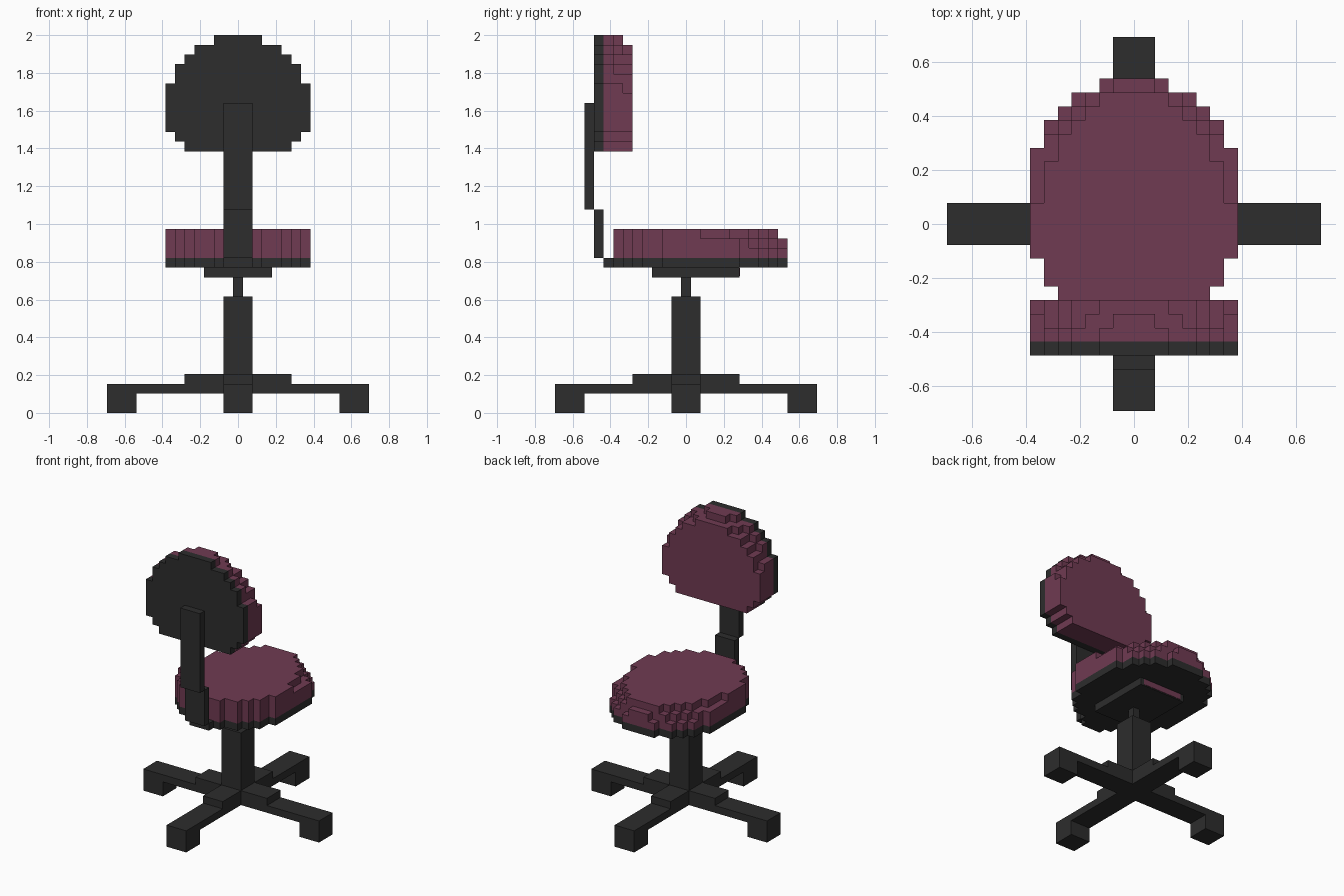
import bpy, bmesh
from mathutils import Vector

cube = bpy.data.objects.get("Cube")
if cube:
    bpy.data.objects.remove(cube, do_unlink=True)

U = 2 / 39  # one block of the stepped design


def material(name, rgb):
    m = bpy.data.materials.new(name)
    m.diffuse_color = (*rgb, 1)
    m.use_nodes = True
    bsdf = m.node_tree.nodes["Principled BSDF"]
    bsdf.inputs["Base Color"].default_value = (*rgb, 1)
    bsdf.inputs["Roughness"].default_value = 0.8
    return m


DARK = material("charcoal plastic", (0.026, 0.026, 0.026))
PLUM = material("plum fabric", (0.160, 0.043, 0.085))


def finish(bm, name, mat):
    bmesh.ops.recalc_face_normals(bm, faces=bm.faces)
    bmesh.ops.scale(bm, vec=(U, U, U), verts=bm.verts)
    me = bpy.data.meshes.new(name)
    bm.to_mesh(me)
    bm.free()
    me.materials.append(mat)
    ob = bpy.data.objects.new(name, me)
    bpy.context.collection.objects.link(ob)
    return ob


def add_box(bm, x, y, z):
    """Box from (min, max) ranges in block units."""
    verts = bmesh.ops.create_cube(bm, size=1)["verts"]
    for v in verts:
        v.co = Vector([(r[0] + r[1]) / 2 + c * (r[1] - r[0])
                       for c, r in zip(v.co, (x, y, z))])


def boxes(name, mat, *ranges):
    bm = bmesh.new()
    for r in ranges:
        add_box(bm, *r)
    return finish(bm, name, mat)


def add_slab(bm, start, rows, depth, upright):
    """Stepped, mirrored outline. rows = (end, half width); depth = (from, to)."""
    side, lo = [], start
    for hi, w in rows:
        side += [(w, lo), (w, hi)]
        lo = hi
    outline = side + [(-w, t) for w, t in reversed(side)]
    place = (lambda a, t, d: (a, d, t)) if upright else (lambda a, t, d: (a, t, d))
    face = bm.faces.new([bm.verts.new(place(a, t, depth[0])) for a, t in outline])
    ext = bmesh.ops.extrude_face_region(bm, geom=[face], use_keep_orig=True)
    shift = Vector(place(0, 0, depth[1] - depth[0]))
    for v in ext["geom"]:
        if isinstance(v, bmesh.types.BMVert):
            v.co += shift


def slabs(name, mat, start, layers, upright=False):
    bm = bmesh.new()
    for rows, depth in layers:
        add_slab(bm, start, rows, depth, upright)
    return finish(bm, name, mat)


# Four-armed foot with a raised cross in the middle
MID = (-1.5, 1.5)
boxes("base_arms", DARK,
      ((-13.5, 13.5), MID, (2, 3)),
      (MID, (1.5, 13.5), (2, 3)), (MID, (-13.5, -1.5), (2, 3)))
boxes("base_cross", DARK,
      ((-5.5, 5.5), MID, (3, 4)),
      (MID, (1.5, 5.5), (3, 4)), (MID, (-5.5, -1.5), (3, 4)))
for label, s in (("right", -1), ("left", 1)):
    r = tuple(sorted((s * 10.5, s * 13.5)))
    boxes(f"{label}_foot", DARK, (r, MID, (0, 2)))
for label, s in (("front", -1), ("back", 1)):
    r = tuple(sorted((s * 10.5, s * 13.5)))
    boxes(f"{label}_foot", DARK, (MID, r, (0, 2)))

# Column and seat mount
boxes("column", DARK, (MID, MID, (4, 12)))
boxes("lift_rod", DARK, ((-0.5, 0.5), (-0.5, 0.5), (12, 14)))
boxes("mount_plate", DARK, ((-3.5, 3.5), (-3.5, 5.5), (14, 15)))
boxes("mount_strip", PLUM, ((-3, 3), (5.5, 5.55), (14.15, 14.95)))

# Seat: rounded outline, the upper cushion layers step in toward +y
TAIL = [(-6.5, 2.5), (-5.5, 4.5), (-4.5, 5.5), (-2.5, 6.5)]
FULL = TAIL + [(5.5, 7.5), (7.5, 6.5), (8.5, 5.5), (9.5, 4.5), (10.5, 2.5)]
MIDDLE = TAIL + [(5.5, 7.5), (6.5, 6.5), (7.5, 5.5), (8.5, 4.5), (9.5, 3.5), (10.5, 1.5)]
TOP = TAIL + [(1.5, 7.5), (4.5, 6.5), (6.5, 5.5), (7.5, 4.5), (8.5, 3.5), (9.5, 2.5)]
slabs("seat_pan", DARK, -7.5, [(FULL, (15, 16))])
slabs("seat_cushion", PLUM, -7.5,
      [(FULL, (16, 17)), (MIDDLE, (17, 18)), (TOP, (18, 19))])

# Backrest support
boxes("support_tab", DARK, (MID, (-8.5, -7.5), (15, 16)))
boxes("lower_support", DARK, (MID, (-9.5, -8.5), (16, 21)))
boxes("upper_support", DARK, (MID, (-10.5, -9.5), (21, 32)))

# Backrest: shell plus cushion that steps in toward the top
FOOT = [(28, 5.5), (29, 6.5)]
SHELL = FOOT + [(34, 7.5), (36, 6.5), (37, 5.5), (38, 4.5), (39, 2.5)]
INNER = FOOT + [(34, 7.5), (35, 6.5), (36, 5.5), (37, 4.5), (38, 3.5), (39, 1.5)]
FRONT = FOOT + [(33, 7.5), (35, 6.5), (36, 5.5), (37, 4.5), (38, 2.5)]
slabs("backrest_shell", DARK, 27, [(SHELL, (-9.5, -8.5))], True)
slabs("backrest_cushion", PLUM, 27,
      [(SHELL, (-8.5, -7.5)), (INNER, (-7.5, -6.5)), (FRONT, (-6.5, -5.5))], True)
